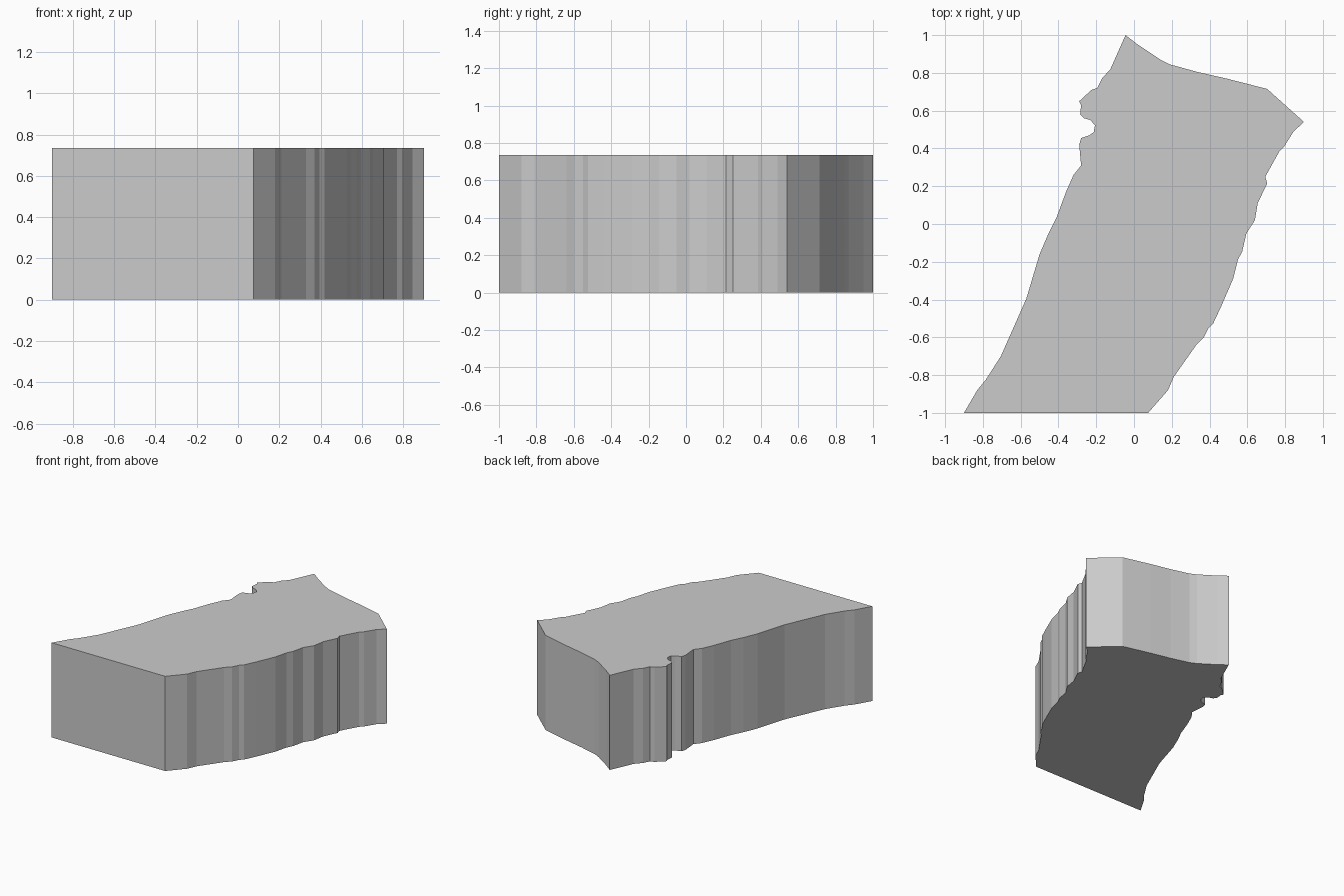
import bpy
import bmesh

HEIGHT = 0.735

# Plan outline, counter-clockwise, one short run per side
right_side = [(.075, -1), (.18, -.88), (.21, -.81), (.33, -.64), (.37, -.60),
              (.395, -.55), (.42, -.525), (.46, -.44), (.525, -.29), (.55, -.19),
              (.573, -.145), (.595, -.05), (.64, .02), (.655, .11),
              (.705, .215), (.695, .25), (.77, .385), (.795, .41), (.845, .49)]
back_side = [(.90, .54), (.705, .715), (.49, .77), (.335, .805),
             (.19, .845), (.14, .87), (.02, .95)]
left_side = [(-.045, 1), (-.125, .82), (-.17, .77), (-.195, .72), (-.225, .71),
             (-.29, .65), (-.28, .63), (-.285, .58), (-.265, .56), (-.23, .55),
             (-.207, .522), (-.213, .487), (-.235, .47), (-.28, .455),
             (-.29, .42), (-.28, .31), (-.32, .26), (-.36, .17), (-.41, .035),
             (-.455, -.055), (-.5, -.16), (-.57, -.395), (-.705, -.70),
             (-.785, -.825), (-.83, -.88), (-.90, -1)]

# Slab: fill the outline and extrude it straight up
bm = bmesh.new()
base = bm.faces.new([bm.verts.new((x, y, 0)) for x, y in right_side + back_side + left_side])
top = bmesh.ops.extrude_face_region(bm, geom=[base], use_keep_orig=True)["geom"]
bmesh.ops.translate(bm, vec=(0, 0, HEIGHT),
                    verts=[g for g in top if isinstance(g, bmesh.types.BMVert)])
bmesh.ops.recalc_face_normals(bm, faces=bm.faces)

mesh = bpy.data.meshes.new("land_block")
bm.to_mesh(mesh)
bm.free()
block = bpy.data.objects.new("land_block", mesh)
bpy.context.collection.objects.link(block)
